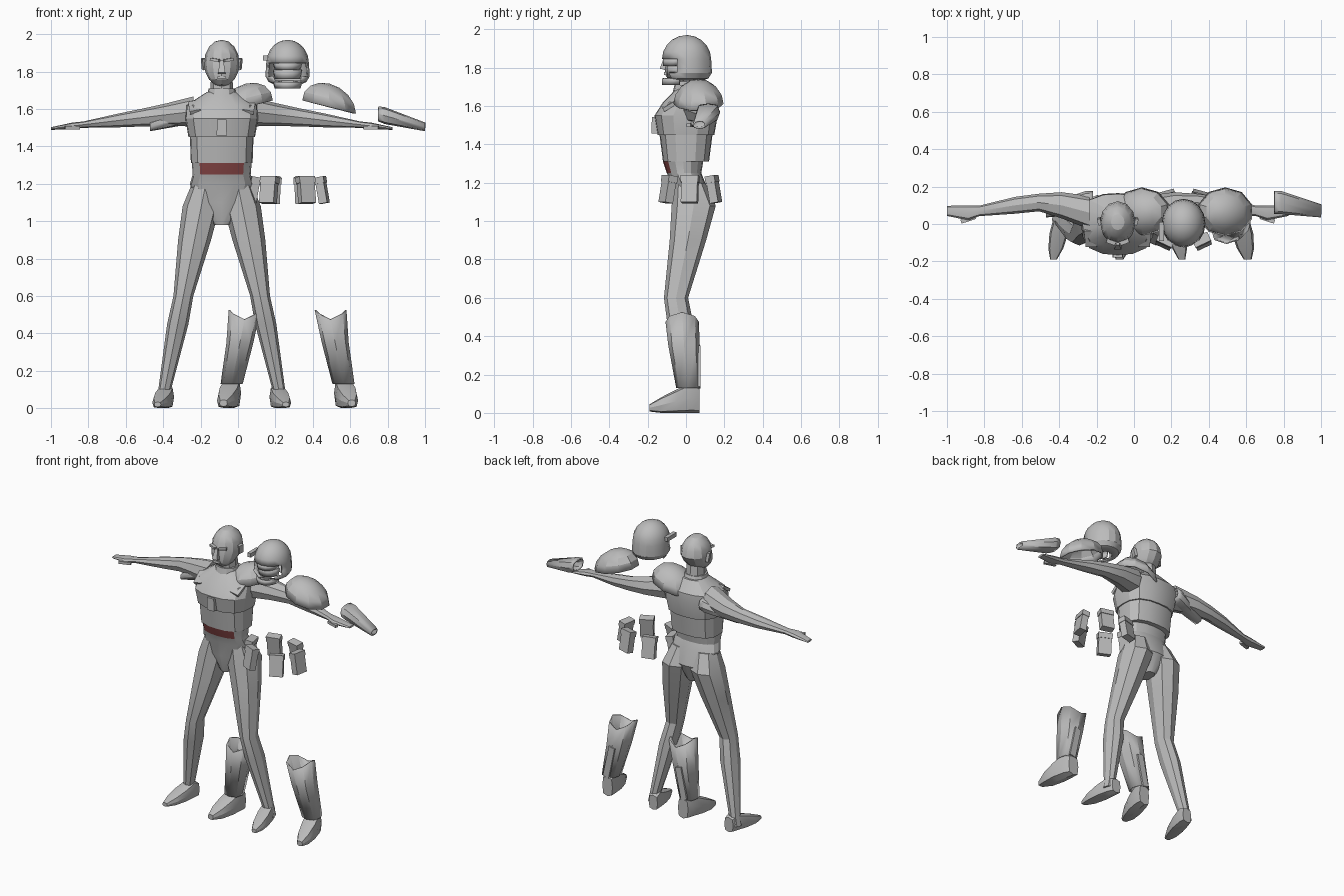
import bpy, bmesh
from math import sin, cos, radians
from mathutils import Matrix, Euler, Vector

cube = bpy.data.objects.get("Cube")
if cube:
    bpy.data.objects.remove(cube)


def material(name, rgb):
    m = bpy.data.materials.new(name)
    m.use_nodes = True
    m.diffuse_color = (*rgb, 1)
    bsdf = next(n for n in m.node_tree.nodes if n.type == 'BSDF_PRINCIPLED')
    bsdf.inputs["Base Color"].default_value = (*rgb, 1)
    return m


GREY = material("plain grey", (.5, .5, .5))
RED = material("dark red", (.28, .07, .07))

# Centre lines of the figure and of the spare armour beside it
BODY, GEAR = -.087, .265

# Straight centre lines of the limbs, as (offset, slope)
LEG_LINE, FOOT_LINE = (.325, -.2), (.305, -.2)
ARM_LINE, GUARD_LINE = (1.605, -.12), (1.71, -.28)


def finish(name, bm, centre, mirror=False, wall=0):
    """Turn a bmesh into a shaded object, optionally mirrored and thickened."""
    bmesh.ops.recalc_face_normals(bm, faces=bm.faces)
    mesh = bpy.data.meshes.new(name)
    bm.to_mesh(mesh)
    bm.free()
    mesh.materials.append(GREY)
    mesh.shade_smooth()
    mesh.set_sharp_from_angle(angle=radians(24))
    ob = bpy.data.objects.new(name, mesh)
    bpy.context.collection.objects.link(ob)
    ob.location.x = centre
    if wall:
        solid = ob.modifiers.new("wall", 'SOLIDIFY')
        solid.thickness, solid.offset = wall, 0
    if mirror:
        flip = ob.modifiers.new("mirror", 'MIRROR')
        flip.use_mirror_merge = False
    return ob


def loft(rows, axis='Z', line=(0, 0), sides=8, power=2.3, capped=True, arc=None):
    """Skin sections given as (position on axis, centre, half width, half depth)."""
    bm = bmesh.new()
    start, end = arc or (0, 360)
    count = sides + 1 if arc else sides
    rings = []
    for t, centre, width, depth in rows:
        lean = line[0] + line[1] * t
        ring = []
        for i in range(count):
            angle = radians(start + (end - start) * i / sides)
            c, s = cos(angle), sin(angle)
            k = (abs(c) ** power + abs(s) ** power) ** (-1 / power)
            u, v = width * c * k, depth * s * k
            place = {'X': (t, centre + u, lean + v),
                     'Y': (lean + u, t, centre + v),
                     'Z': (lean + u, centre + v, t)}[axis]
            ring.append(bm.verts.new(place))
        rings.append(ring)
    for low, high in zip(rings, rings[1:]):
        for i in range(sides):
            j = (i + 1) % count
            bm.faces.new((low[i], low[j], high[j], high[i]))
    if capped:
        bm.faces.new(rings[0])
        bm.faces.new(rings[-1])
    return bm


def ball(segments, rings):
    bm = bmesh.new()
    bmesh.ops.create_uvsphere(bm, u_segments=segments, v_segments=rings, radius=1)
    return bm


def cut(bm, rule):
    """Delete the faces whose middle meets the rule."""
    doomed = [f for f in bm.faces if rule(f.calc_center_median())]
    bmesh.ops.delete(bm, geom=doomed, context='FACES')


def place(bm, position, size):
    bm.transform(Matrix.Translation(position) @ Matrix.Diagonal((*size, 1)))
    return bm


def box(name, centre, position, size, turn=(0, 0, 0), taper=1, mirror=False):
    bm = bmesh.new()
    bmesh.ops.create_cube(bm, size=1)
    for v in bm.verts:
        if v.co.z > 0:
            v.co.x *= taper
            v.co.y *= taper
    spin = Euler([radians(a) for a in turn]).to_matrix().to_4x4()
    bm.transform(Matrix.Translation(position) @ spin @ Matrix.Diagonal((*size, 1)))
    return finish(name, bm, centre, mirror)


# Torso, with the painted belly band on its front faces
abdomen = finish("abdomen", loft([
    (.98, .02, .04, .06), (1.1, .03, .14, .1), (1.2, .01, .17, .09),
    (1.25, -.01, .155, .09), (1.31, -.015, .16, .105)], sides=16), BODY)
abdomen.data.materials.append(RED)
for face in abdomen.data.polygons:
    x, y, z = face.center
    if 1.25 < z < 1.305 and y < -.05 and abs(x) < .11:
        face.material_index = 1
finish("rib_plate", loft([(1.31, 0, .165, .12), (1.45, 0, .17, .138)],
                         sides=16, power=2.8), BODY)
finish("chest", loft([
    (1.45, 0, .178, .148), (1.55, 0, .195, .165), (1.62, .02, .19, .14),
    (1.69, .025, .08, .075)], sides=16, power=2.8), BODY)
box("chest_pouch", BODY, (0, -.16, 1.5), (.055, .04, .085), taper=.9)
box("chest_strap", BODY, (.145, -.075, 1.61), (.06, .1, .02), (32, 10, 0), mirror=True)
finish("collar", loft([(1.65, .015, .085, .09), (1.71, .01, .07, .07)], sides=12), BODY)
finish("neck", loft([(1.65, .015, .065, .07), (1.8, .01, .055, .06)]), BODY)

# Head: a ball whose lower half slides forward into the jaw
head = ball(12, 8)
for v in head.verts:
    v.co.y += min(0, v.co.z) * .45
finish("head", place(head, (0, .01, 1.845), (.095, .112, .125)), BODY)
box("nose", BODY, (0, -.11, 1.825), (.038, .04, .07), (-12, 0, 0), taper=.5)
box("brow", BODY, (.036, -.095, 1.862), (.05, .025, .015), (0, -8, 20), mirror=True)
box("mouth", BODY, (0, -.108, 1.77), (.05, .015, .015), taper=.8)
box("ear", BODY, (.096, .015, 1.84), (.018, .035, .06), (8, 8, -15), mirror=True)

# Arms, running out into flat hands
finish("arm", loft([
    (.15, .06, .09, .08), (.3, .1, .07, .06), (.42, .115, .047, .048),
    (.55, .1, .045, .037), (.74, .07, .028, .017), (.8, .06, .04, .018),
    (.913, .07, .027, .007)], 'X', ARM_LINE), BODY, True)
box("thumb", BODY, (.8, .025, 1.5), (.08, .022, .018), (0, 0, -18), mirror=True)

# Legs and feet
finish("leg", loft([
    (1.2, .02, .075, .08), (1.08, .04, .1, .115), (.9, .01, .088, .095),
    (.6, -.052, .053, .063), (.45, -.027, .057, .068), (.1, .022, .034, .038),
    (.04, .025, .035, .038)], line=LEG_LINE), BODY, True)
FOOT = [(-.19, .02, .018, .013), (-.13, .03, .04, .03), (-.05, .045, .05, .045),
        (.03, .06, .044, .06), (.07, .05, .034, .05)]
finish("foot", loft(FOOT, 'Y', FOOT_LINE, power=3.5), BODY, True)

# Spare boots: an open shin guard with side peaks above a heavier shoe
shin = loft([(.13, .01, .055, .057), (.35, -.01, .068, .078), (.475, -.02, .081, .083)],
            line=LEG_LINE, power=2.6, capped=False)
top = max(v.co.z for v in shin.verts)
for v in shin.verts:
    if v.co.z == top:
        middle = LEG_LINE[0] + LEG_LINE[1] * top
        v.co.z += .05 * min(1, abs(v.co.x - middle) / .08) ** 2
finish("shin_guard", shin, GEAR, True, .008)
shoe = [(y, z * 1.35, width * 1.15, depth * 1.35) for y, z, width, depth in FOOT]
finish("boot_shoe", loft(shoe, 'Y', FOOT_LINE, power=3.5), GEAR, True)
box("boot_back_strip", GEAR, (.278, .068, .24), (.045, .015, .22), (0, -12, 0), mirror=True)

# Spare shoulder armour: half a ball, sheared down towards the arm
shoulder = ball(10, 8)
cut(shoulder, lambda middle: middle.z < 0)
for v in shoulder.verts:
    v.co.z -= v.co.x * .3
finish("shoulder_guard", place(shoulder, (.222, .065, 1.61), (.145, .125, .12)),
       GEAR, True, .012)

# Spare forearm armour: an open tapered sleeve
finish("forearm_guard", loft([
    (.485, .115, .056, .035), (.52, .115, .057, .04), (.735, .07, .03, .018)],
    'X', GUARD_LINE, power=3, capped=False), GEAR, True, .01)

# Spare helmet: a ball with a flared lower rim, open over the face
helmet = ball(16, 10)
cut(helmet, lambda middle: middle.z < -.96 or (middle.z < .05 and middle.y < -.4))
for v in helmet.verts:
    if v.co.z < 0:
        flare = 1 + .8 * v.co.z ** 2
        v.co.x *= flare
        v.co.y *= flare
finish("helmet", place(helmet, (0, .003, 1.845), (.109, .123, .12)), GEAR, wall=.01)
for name, low, high, depth in (("visor", 1.81, 1.845, .1), ("face_mask", 1.76, 1.81, .08),
                               ("chin_guard", 1.71, 1.745, .105)):
    band = [(low, -.015, .065, depth), (high, -.015, .075, depth)]
    finish(name, loft(band, capped=False, arc=(190, 350)), GEAR, wall=.01)
box("helmet_lamp", GEAR, (-.117, -.04, 1.872), (.026, .1, .028))

# Spare belt pouches, spread round the waist with their lower ends outward
for name, x, y, turn in (("front", .1, -.095, 25), ("side", .185, .02, 80),
                         ("back", .085, .145, 165)):
    angles = (-10, 0, turn)
    spin = Euler([radians(a) for a in angles]).to_matrix()
    middle = Vector((x, y, 1.165))
    lid = middle + spin @ Vector((0, 0, .055))
    box(name + "_pouch", GEAR, middle, (.085, .045, .14), angles, mirror=True)
    box(name + "_pouch_flap", GEAR, lid, (.092, .052, .035), angles, mirror=True)
